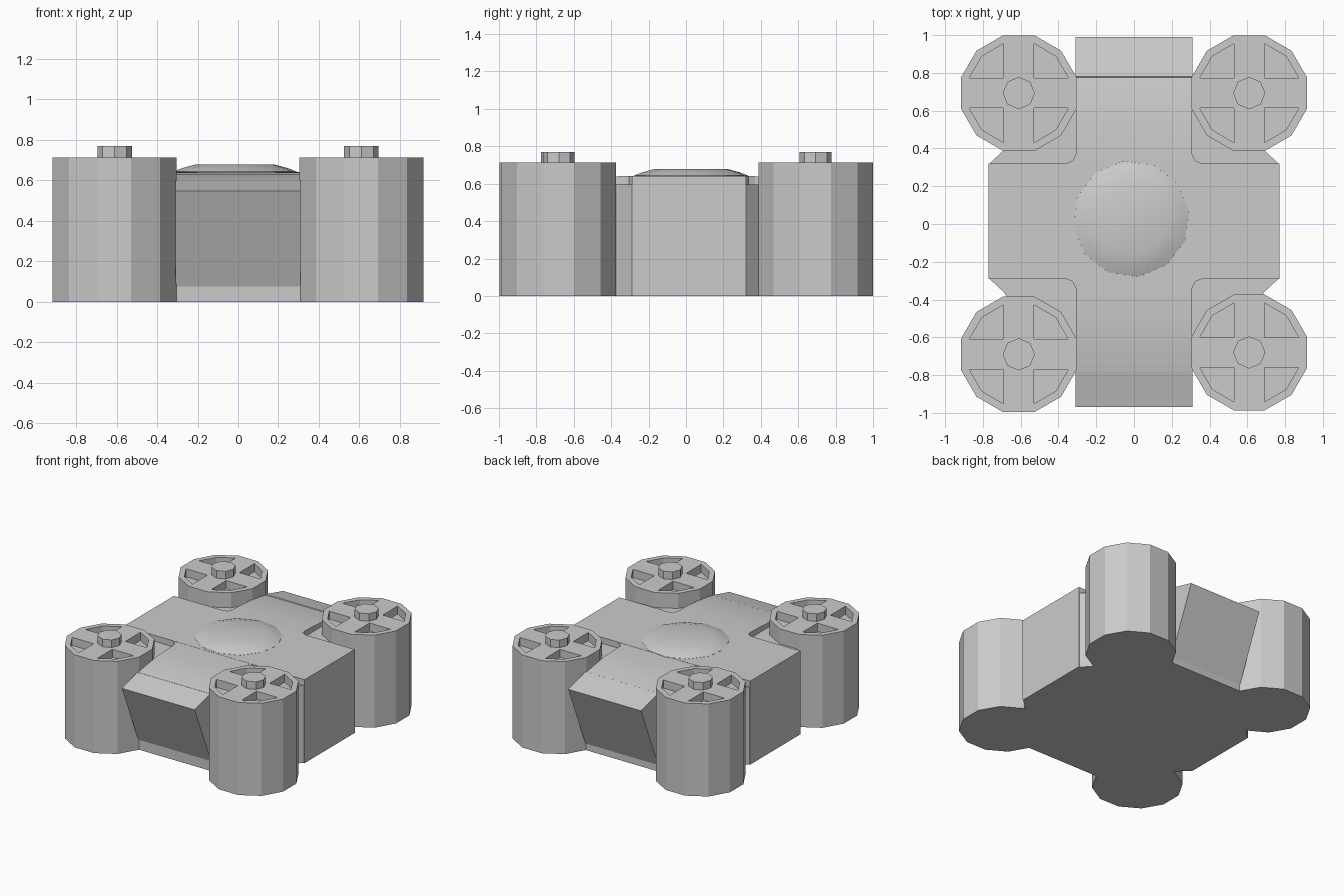
import bpy, bmesh
from math import cos, sin, pi

if "Cube" in bpy.data.objects:
    bpy.data.objects.remove(bpy.data.objects["Cube"])


def obj_from_bm(name, bm):
    bmesh.ops.recalc_face_normals(bm, faces=bm.faces)
    me = bpy.data.meshes.new(name)
    bm.to_mesh(me)
    bm.free()
    ob = bpy.data.objects.new(name, me)
    bpy.context.collection.objects.link(ob)
    return ob


def add_prism(bm, pts, a, b, place):
    """Prism over a 2D outline from level a to b; place maps (u, v, level) to xyz."""
    lo = [bm.verts.new(place(u, v, a)) for u, v in pts]
    hi = [bm.verts.new(place(u, v, b)) for u, v in pts]
    bm.faces.new(lo)
    bm.faces.new(hi)
    n = len(pts)
    for i in range(n):
        j = (i + 1) % n
        bm.faces.new((lo[i], lo[j], hi[j], hi[i]))


def prism(name, pts, a, b, place=lambda u, v, w: (u, v, w)):
    bm = bmesh.new()
    add_prism(bm, pts, a, b, place)
    return obj_from_bm(name, bm)


def ngon(n, r, phase=0.0):
    return [(r * cos(phase + 2 * pi * i / n), r * sin(phase + 2 * pi * i / n)) for i in range(n)]


def smooth(ob, angle=0.5):
    bpy.ops.object.select_all(action='DESELECT')
    ob.select_set(True)
    bpy.context.view_layer.objects.active = ob
    bpy.ops.object.shade_smooth_by_angle(angle=angle)


def along_x(u, v, w):
    return (w, u, v)


# Twelve-sided corner tower with four pockets between the spokes
tower = prism("corner_tower", ngon(12, 0.317, pi / 12), 0, 0.712)
bm = bmesh.new()
for sx in (-1, 1):
    for sy in (-1, 1):
        pocket = [(0.08, 0.08), (0.262, 0.08), (0.195, 0.195), (0.08, 0.262)]
        add_prism(bm, [(sx * u, sy * v) for u, v in pocket], 0.65, 0.8, lambda u, v, w: (u, v, w))
cutter = obj_from_bm("pocket_cutter", bm)
cutter.hide_render = True
mod = tower.modifiers.new("pockets", 'BOOLEAN')
mod.operation = 'DIFFERENCE'
mod.solver = 'EXACT'
mod.object = cutter
bpy.context.view_layer.objects.active = tower
bpy.ops.object.modifier_apply(modifier=mod.name)
bpy.data.objects.remove(cutter)

# Octagonal hub on top of each tower
hub = prism("tower_hub", ngon(8, 0.085), 0.70, 0.77)

# Repeat tower and hub at the four corners
corners = [(-0.61, 0.693), (0.61, 0.693), (-0.61, -0.69), (0.61, -0.68)]
for part in (tower, hub):
    for i, (x, y) in enumerate(corners):
        ob = part if i == 0 else part.copy()
        if i:
            bpy.context.collection.objects.link(ob)
        ob.location = (x, y, 0)

# Wide middle slab running left to right
prism("cross_slab", [(-0.77, -0.29), (0.77, -0.29), (0.77, 0.32), (-0.77, 0.32)], 0, 0.642)

# Front-to-back arm with a gently falling top
top = [(0.30, 0.641), (0.45, 0.638), (0.56, 0.631), (0.68, 0.617), (0.78, 0.598)]
arm = [(-0.77, 0), (0.78, 0)] + top[::-1] + [(-y, z) for y, z in top]
smooth(prism("centre_arm", arm, -0.308, 0.308, along_x))

# Overhanging slanted panels at the front and back
for name, s, tip in (("front_panel", -1, 0.97), ("back_panel", 1, 0.99)):
    inner = tip - 0.21
    pts = [(inner - 0.1, 0), (inner, 0), (inner, 0.05), (tip, 0.547), (inner, 0.602), (inner - 0.1, 0.55)]
    prism(name, [(s * y, z) for y, z in pts], -0.31, 0.31, along_x)

# Low chamfered fillers and small rounded gussets in the inner corners
for sx in (-1, 1):
    for sy, e in ((-1, 0.29), (1, 0.32)):
        low = [(0.28, 0.2), (0.765, 0.2), (0.765, e), (0.69, e + 0.07), (0.6, 0.5), (0.5, 0.6), (0.28, 0.6)]
        prism("corner_filler", [(sx * x, sy * y) for x, y in low], 0, 0.596)
        gus = [(0.29, e - 0.02), (0.36, e - 0.02), (0.36, e), (0.325, e + 0.015), (0.308, e + 0.05), (0.29, e + 0.05)]
        prism("corner_gusset", [(sx * x, sy * y) for x, y in gus], 0.5, 0.64)

# Shallow dome in the middle of the top
bm = bmesh.new()
rings = [[bm.verts.new((x - 0.015, y + 0.027, z)) for x, y in ngon(12, r, pi / 12 * 0.5)]
         for r, z in ((0.31, 0.63), (0.308, 0.643), (0.265, 0.66), (0.20, 0.678))]
for a, b in zip(rings, rings[1:]):
    for i in range(12):
        j = (i + 1) % 12
        bm.faces.new((a[i], a[j], b[j], b[i]))
bm.faces.new(rings[0])
bm.faces.new(rings[-1])
smooth(obj_from_bm("top_dome", bm), 0.8)
